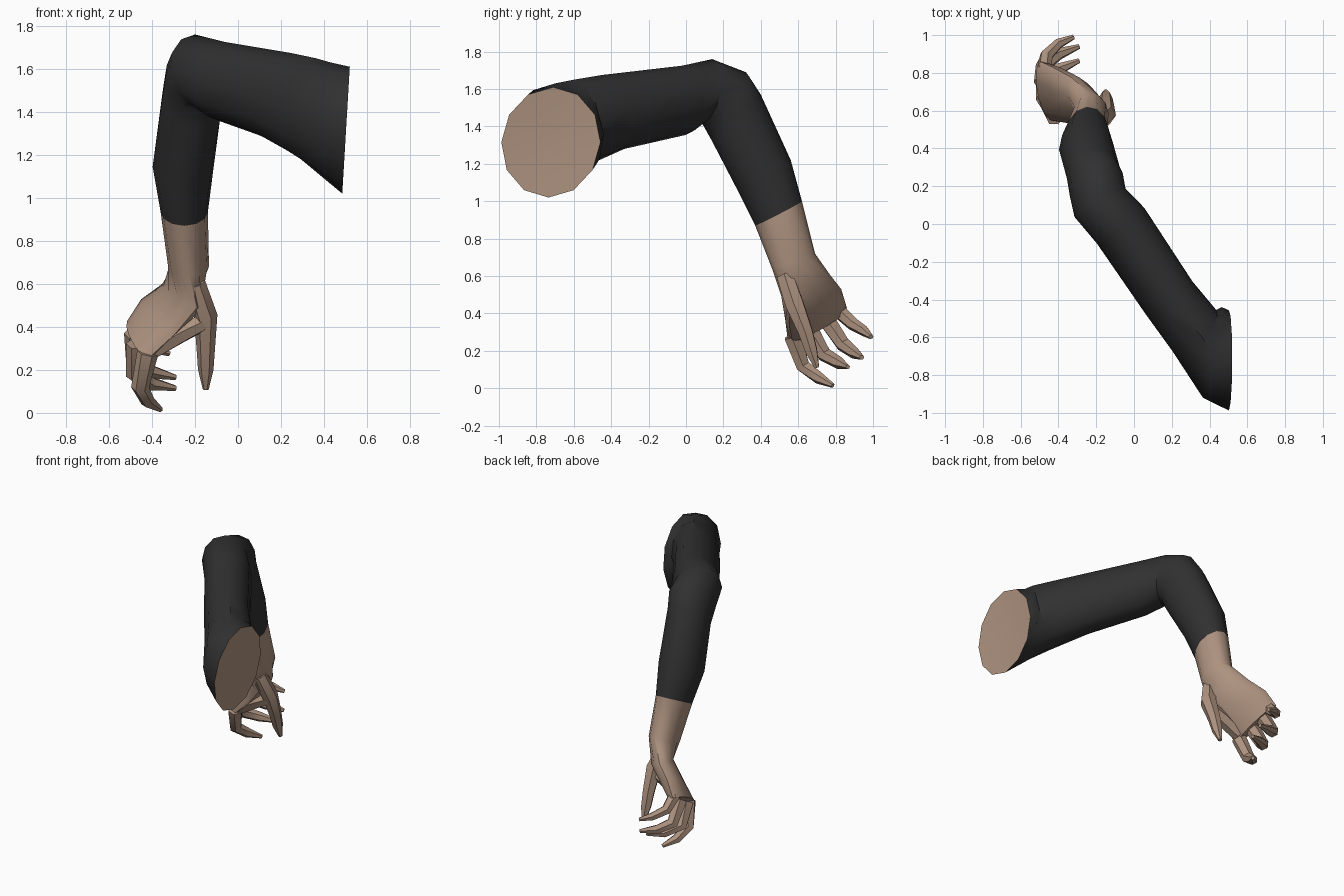
import bpy, bmesh, math
from mathutils import Vector as V

if "Cube" in bpy.data.objects:
    bpy.data.objects.remove(bpy.data.objects["Cube"])


def material(name, rgb):
    m = bpy.data.materials.new(name)
    m.diffuse_color = (*rgb, 1)
    m.use_nodes = True
    m.node_tree.nodes["Principled BSDF"].inputs["Base Color"].default_value = m.diffuse_color
    return m


BLACK = material("black cloth", (0.03, 0.03, 0.03))
SKIN = material("tan skin", (0.42, 0.29, 0.215))


def loft(name, rings, mat, cap_start=False, cap_end=False):
    """Skin a list of vertex rings into one smooth-shaded object."""
    bm = bmesh.new()
    loops = [[bm.verts.new(p) for p in r] for r in rings]
    n = len(loops[0])
    for a, b in zip(loops, loops[1:]):
        for i in range(n):
            j = (i + 1) % n
            bm.faces.new((a[i], a[j], b[j], b[i]))
    if cap_start:
        bm.faces.new(loops[0])
    if cap_end:
        bm.faces.new(loops[-1])
    bmesh.ops.recalc_face_normals(bm, faces=bm.faces)
    me = bpy.data.meshes.new(name)
    bm.to_mesh(me)
    bm.free()
    me.materials.append(mat)
    ob = bpy.data.objects.new(name, me)
    bpy.context.collection.objects.link(ob)
    bpy.ops.object.select_all(action='DESELECT')
    ob.select_set(True)
    bpy.context.view_layer.objects.active = ob
    bpy.ops.object.shade_smooth_by_angle(angle=math.radians(40))
    return ob


def oval(outer, inner, half, n=12):
    """Oval section from its outer point, inner point and half-width vector."""
    c, h, w = (V(outer) + V(inner)) / 2, (V(outer) - V(inner)) / 2, V(half)
    return [c + w * math.cos(k * math.tau / n) + h * math.sin(k * math.tau / n)
            for k in range(n)]


def tube(name, pts, radii, n=6):
    """Tapered skin tube along a path."""
    pts, rings = [V(p) for p in pts], []
    for i, p in enumerate(pts):
        t = (pts[min(i + 1, len(pts) - 1)] - pts[max(i - 1, 0)]).normalized()
        u = t.cross(V((0.8, -0.6, 0.1))).normalized()
        v = t.cross(u)
        rings.append([p + radii[i] * (u * math.cos(k * math.tau / n) + v * math.sin(k * math.tau / n))
                      for k in range(n)])
    return loft(name, rings, SKIN, True, True)


# sleeve: shoulder cut, upper arm, bent elbow, forearm to the cuff
cut = oval((0.52, -0.71, 1.61), (0.485, -0.735, 1.02), (0, 0.265, 0))
cuff = oval((-0.25, 0.62, 1.0), (-0.25, 0.37, 0.87), (0.11, 0.01, 0))
sleeve = [
    cut,
    oval((0.43, -0.70, 1.63), (0.40, -0.66, 1.09), (0.05, 0.24, 0)),
    oval((0.36, -0.60, 1.65), (0.28, -0.53, 1.19), (0.115, 0.11, 0)),
    oval((0.24, -0.45, 1.675), (0.13, -0.33, 1.28), (0.125, 0.085, 0)),
    oval((-0.06, -0.02, 1.725), (-0.08, 0.0, 1.355), (0.125, 0.095, 0)),
    oval((-0.20, 0.14, 1.76), (-0.16, 0.085, 1.42), (0.135, 0.075, 0)),
    oval((-0.22, 0.32, 1.69), (-0.18, 0.10, 1.40), (0.14, 0.06, 0)),
    oval((-0.24, 0.40, 1.57), (-0.19, 0.14, 1.32), (0.14, 0.03, 0)),
    oval((-0.26, 0.56, 1.22), (-0.25, 0.27, 1.07), (0.142, 0.02, 0)),
    cuff,
]
loft("sleeve", sleeve, BLACK)

# flat skin disc closing the shoulder, slightly dished
mid = sum(cut, V()) / len(cut)
loft("shoulder_cut", [cut, [mid.lerp(p, 0.4) - V((0.012, 0, 0)) for p in cut]], SKIN, cap_end=True)

# bare forearm, wrist and palm
loft("forearm_and_palm", [
    cuff,
    oval((-0.235, 0.69, 0.72), (-0.225, 0.46, 0.64), (0.095, 0.01, 0)),
    oval((-0.33, 0.775, 0.60), (-0.19, 0.51, 0.49), (0.062, 0.038, -0.016)),
    oval((-0.43, 0.83, 0.53), (-0.29, 0.53, 0.37), (0.06, 0.038, -0.018)),
    oval((-0.495, 0.86, 0.43), (-0.42, 0.545, 0.25), (0.05, 0.03, -0.02)),
], SKIN, cap_end=True)

# thumb and the web joining it to the palm
tube("thumb", [(-0.20, 0.53, 0.60), (-0.15, 0.58, 0.45), (-0.15, 0.64, 0.30),
               (-0.15, 0.67, 0.20), (-0.15, 0.70, 0.11)], [0.05, 0.055, 0.043, 0.036, 0.014])
tube("thumb_web", [(-0.16, 0.58, 0.42), (-0.27, 0.58, 0.37), (-0.40, 0.59, 0.29)],
     [0.04, 0.05, 0.045])

# curled fingers: knuckle, two joints, tip
fingers = {
    "index_finger": [(-0.42, 0.57, 0.28), (-0.455, 0.625, 0.12), (-0.42, 0.71, 0.055), (-0.36, 0.785, 0.015)],
    "middle_finger": [(-0.47, 0.66, 0.32), (-0.48, 0.74, 0.18), (-0.40, 0.82, 0.135), (-0.29, 0.865, 0.115)],
    "ring_finger": [(-0.48, 0.75, 0.37), (-0.48, 0.84, 0.235), (-0.40, 0.90, 0.19), (-0.29, 0.94, 0.165)],
    "little_finger": [(-0.475, 0.81, 0.42), (-0.465, 0.89, 0.345), (-0.40, 0.955, 0.305), (-0.32, 0.99, 0.275)],
}
for name, path in fingers.items():
    k = 0.85 if name == "little_finger" else 1
    tube(name, path, [0.05 * k, 0.042 * k, 0.033 * k, 0.013])
